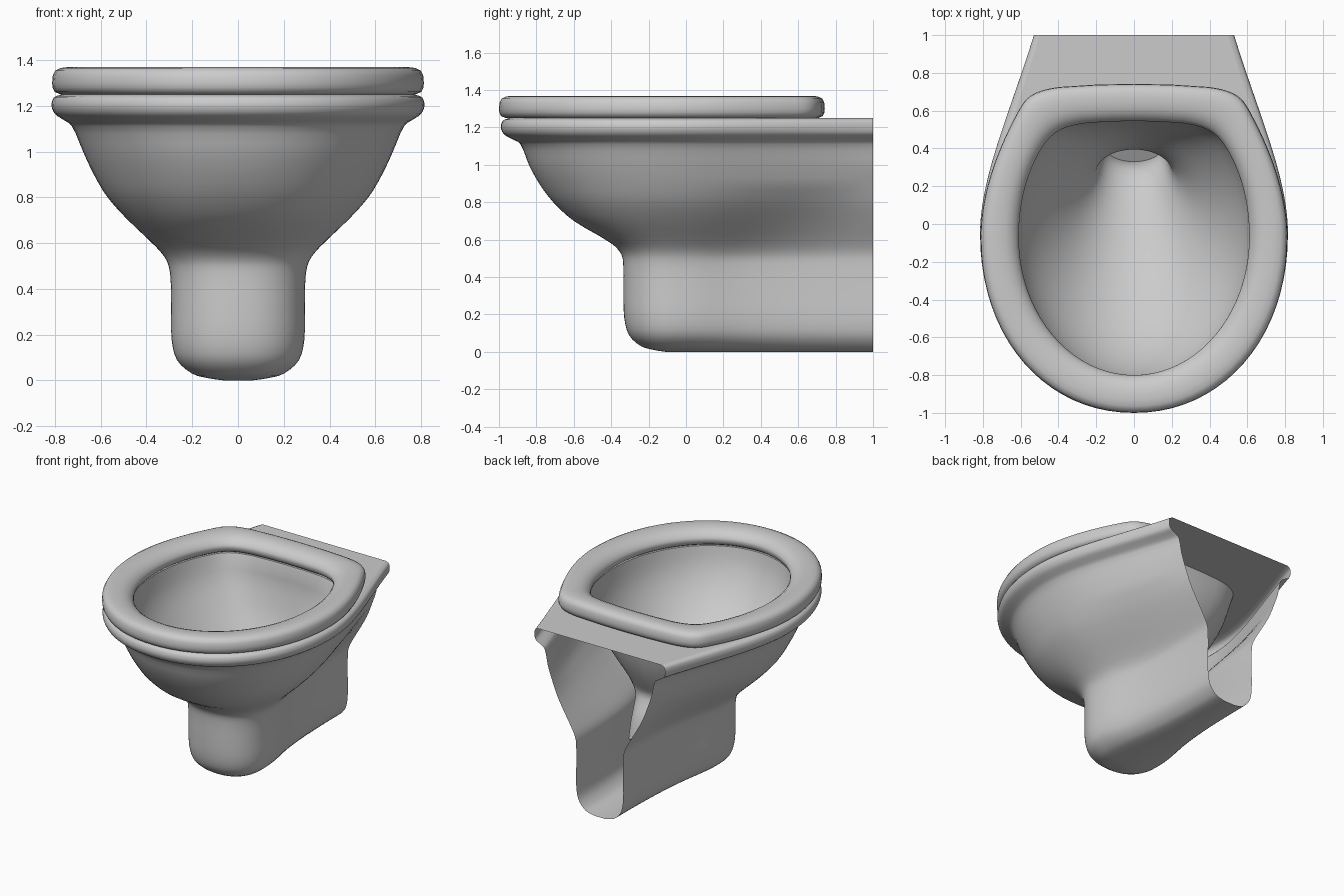
import bpy, bmesh, math
from mathutils import Vector

if "Cube" in bpy.data.objects:
    bpy.data.objects.remove(bpy.data.objects["Cube"])

N = 20  # steps per curve section


def bez(p, n):
    a, b, c, d = [Vector(q) for q in p]
    return [a*(1-t)**3 + 3*b*t*(1-t)**2 + 3*c*t*t*(1-t) + d*t**3
            for t in [i/n for i in range(n + 1)]]


def smooth_rows(rows, n):
    """Catmull-Rom style refinement of a list of equal-length rows."""
    v = [Vector(r) for r in rows]
    out = []
    for i in range(len(v) - 1):
        p, a, b, q = v[max(i-1, 0)], v[i], v[i+1], v[min(i+2, len(v)-1)]
        d = (b - a).length
        ta = (b - p)*(d/((a - p).length + d))
        tb = (q - a)*(d/((q - b).length + d))
        out += bez([a, a + ta/3, b - tb/3, b], n)[:-1]
    return out + [v[-1]]


def front(w, yc, yf, e=2.0):
    """Quarter superellipse from the front centre to the widest side point."""
    pts = []
    for i in range(N):
        a = i/N*math.pi/2
        pts.append(Vector((w*math.sin(a)**(2/e), yc - (yc - yf)*math.cos(a)**(2/e))))
    return pts


def mirror(half, closed):
    """Right half (front to back) -> full outline, starting at back left."""
    left = [Vector((-p.x, p.y)) for p in half[:0:-1]]
    return (left[1:] if closed else left) + half


def loft(name, rings, closed=True, wrap=False, caps=()):
    bm = bmesh.new()
    rows = [[bm.verts.new(p) for p in r] for r in rings]
    pairs = list(zip(rows, rows[1:])) + ([(rows[-1], rows[0])] if wrap else [])
    n = len(rows[0])
    for a, b in pairs:
        for i in range(n if closed else n - 1):
            j = (i + 1) % n
            bm.faces.new((a[i], a[j], b[j], b[i]))
    for c in caps:
        bm.faces.new(rows[c])
    return finish(name, bm)


def finish(name, bm):
    bmesh.ops.recalc_face_normals(bm, faces=bm.faces)
    me = bpy.data.meshes.new(name)
    bm.to_mesh(me)
    bm.free()
    ob = bpy.data.objects.new(name, me)
    bpy.context.collection.objects.link(ob)
    bpy.ops.object.select_all(action='DESELECT')
    ob.select_set(True)
    bpy.context.view_layer.objects.active = ob
    bpy.ops.object.shade_smooth_by_angle(angle=math.radians(60))
    return ob


# Pedestal, outer bowl and rim: one open-backed shell (z, half width, front y, back half width)
levels = [(0, .06, -.11, .04), (.01, .13, -.17, .09), (.03, .20, -.24, .13),
          (.09, .267, -.305, .175), (.18, .29, -.33, .19), (.32, .292, -.335, .19),
          (.45, .295, -.335, .19), (.52, .31, -.345, .195), (.58, .355, -.40, .22),
          (.7, .48, -.60, .29), (.8, .57, -.71, .345), (.9, .63, -.785, .385),
          (1.0, .677, -.84, .42), (1.11, .725, -.885, .445), (1.14, .765, -.935, .48),
          (1.165, .80, -.975, .52), (1.2, .815, -.99, .53), (1.235, .805, -.98, .525),
          (1.25, .77, -.945, .50)]


def shell_ring(z, w, yf, wb):
    s = min(1, max(0, (z - .5)/.4))
    side = bez([(w, -.05), (w, .2 + .05*s), (wb + .43*s*(w - wb), .2 + .4*s), (wb, 1)], N)
    half = front(w, -.05, yf, 2.25 - .15*s) + side
    return [(p.x, p.y, z) for p in mirror(half, False)]


shell = [shell_ring(*l) for l in smooth_rows([(*l,) for l in levels], 3)]
loft("body_shell", shell, closed=False, caps=(0,))

# Seat outlines
outer = mirror(front(.812, -.07, -1.0, 2.08)
               + bez([(.812, -.07), (.812, .2), (.69, .46), (.6, .62)], N)[:-1]
               + bez([(.6, .62), (.56, .69), (.5, .71), (.4, .725)], 8)
               + [Vector((.2, .738)), Vector((0, .742))], True)
inner = mirror(front(.61, -.07, -.80)
               + bez([(.61, -.07), (.61, .15), (.55, .3), (.49, .4)], N)[:-1]
               + bez([(.49, .4), (.43, .5), (.36, .52), (.25, .535)], 8)
               + [Vector((.12, .543)), Vector((0, .545))], True)

# Seat: rounded section swept between the inner and outer outlines
section = [(0, 1.30), (.05, 1.268), (.18, 1.25), (.82, 1.25), (.94, 1.26), (.99, 1.28),
           (1, 1.30), (.985, 1.332), (.93, 1.354), (.82, 1.365), (.66, 1.369), (.5, 1.368),
           (.34, 1.363), (.2, 1.352), (.08, 1.333), (.02, 1.315)]
loft("seat", [[(*a.lerp(b, f), z) for a, b in zip(inner, outer)] for f, z in section],
     wrap=True)

# Flat deck between the rim edge and the bowl opening
hole = [(*a.lerp(b, .12), 1.249) for a, b in zip(inner, outer)]
bm = bmesh.new()
edges = []
for ring in (shell[-1], hole):
    vs = [bm.verts.new(p) for p in ring]
    edges += [bm.edges.new((vs[i - 1], vs[i])) for i in range(len(vs))]
bmesh.ops.triangle_fill(bm, edges=edges, use_beauty=True, normal=(0, 0, 1))
finish("deck", bm)

# Inner bowl curving down into the drain
# (half width, front y, front z, back y, back z, roundness)
bowl = [(.625, -.81, 1.17, .555, 1.19, .1), (.60, -.76, 1.05, .55, 1.1, .3),
        (.54, -.66, .91, .53, 1.0, .5), (.45, -.50, .77, .50, .89, .7),
        (.35, -.29, .64, .46, .79, .9), (.26, -.05, .53, .42, .71, 1),
        (.205, .13, .46, .395, .65, 1), (.18, .25, .40, .42, .59, 1),
        (.165, .31, .33, .47, .50, 1), (.16, .33, .25, .51, .36, 1)]
rings = [hole]
for w, y0, z0, y1, z1, r in smooth_rows(bowl, 2):
    ring = []
    for p in inner:
        t = (p.y + .80)/1.345
        d = Vector((p.x/.61, 2*t - 1))
        d = d.lerp(d.normalized(), r)  # blend the outline towards an ellipse
        t = (d.y + 1)/2
        ring.append((d.x*w, y0 + t*(y1 - y0), z0 + t*(z1 - z0)))
    rings.append(ring)
loft("inner_bowl", rings, caps=(-1,))
